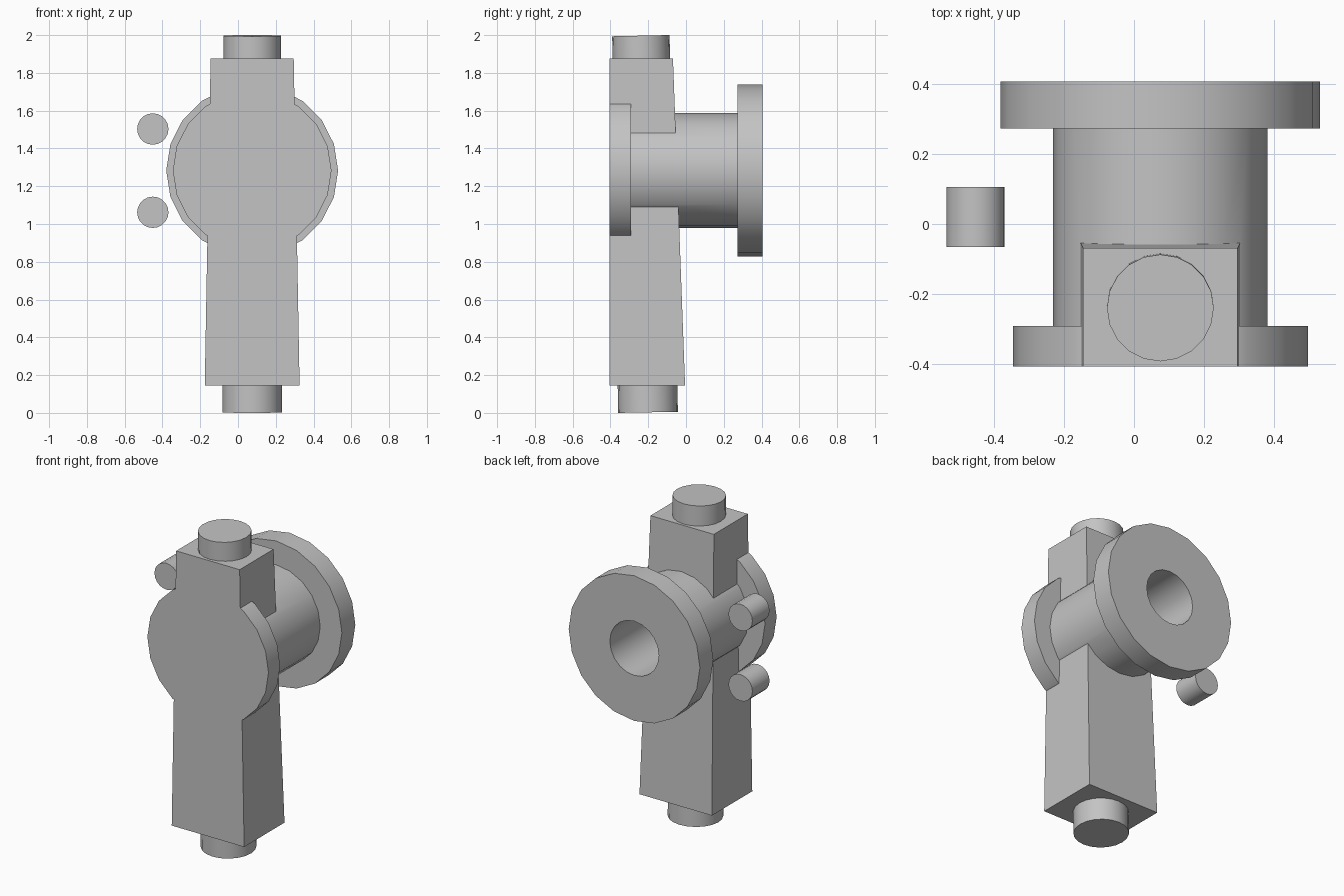
import bpy, bmesh, math
from mathutils import Matrix, Vector

cube = bpy.data.objects.get("Cube")
if cube:
    bpy.data.objects.remove(cube, do_unlink=True)

SIDES = 20
CX, CZ = 0.075, 1.283          # axis of the spool
BOTTOM, TOP = 0.145, 1.875     # ends of the tapered block
FRONT, BACK = -0.405, 0.405

grey = bpy.data.materials.new("plain grey")
grey.use_nodes = True
colour = (0.55, 0.55, 0.55, 1)
grey.diffuse_color = colour
grey.node_tree.nodes["Principled BSDF"].inputs["Base Color"].default_value = colour


def add_object(name, bm):
    bmesh.ops.recalc_face_normals(bm, faces=bm.faces[:])
    mesh = bpy.data.meshes.new(name)
    bm.to_mesh(mesh)
    bm.free()
    obj = bpy.data.objects.new(name, mesh)
    bpy.context.collection.objects.link(obj)
    mesh.materials.append(grey)
    return obj


def smooth(obj):
    bpy.ops.object.select_all(action='DESELECT')
    obj.select_set(True)
    bpy.context.view_layer.objects.active = obj
    bpy.ops.object.shade_smooth_by_angle(angle=math.radians(30))


def cylinder(name, start, end, radius):
    start, end = Vector(start), Vector(end)
    axis = end - start
    turn = axis.to_track_quat('Z', 'Y').to_matrix().to_4x4()
    bm = bmesh.new()
    bmesh.ops.create_cone(bm, cap_ends=True, segments=SIDES, radius1=radius,
                          radius2=radius, depth=axis.length,
                          matrix=Matrix.Translation((start + end) / 2) @ turn)
    obj = add_object(name, bm)
    smooth(obj)
    return obj


# Flanged spool with a blind bore, revolved about the y direction
def spool():
    profile = [(0.42, FRONT), (0.42, -0.29), (0.305, -0.29), (0.305, 0.272),
               (0.455, 0.272), (0.455, BACK), (0.17, BACK), (0.17, -0.29)]
    bm = bmesh.new()
    verts = [bm.verts.new((CX + r, y, CZ)) for r, y in profile]
    edges = [bm.edges.new(pair) for pair in zip(verts, verts[1:])]
    bmesh.ops.spin(bm, geom=verts + edges, cent=(CX, 0, CZ), axis=(0, 1, 0),
                   angle=math.tau, steps=SIDES)
    bmesh.ops.remove_doubles(bm, verts=bm.verts[:], dist=0.0005)
    bmesh.ops.holes_fill(bm, edges=[e for e in bm.edges if e.is_boundary], sides=0)
    return add_object("spool", bm)


# Upright block, narrowing upward with a flush front
def block():
    bm = bmesh.new()
    bmesh.ops.create_cube(bm, size=2)
    for v in bm.verts:
        upper = v.co.z > 0
        half = 0.22 if upper else 0.251
        rear = -0.069 if upper else -0.005
        v.co = (CX + v.co.x * half, rear if v.co.y > 0 else FRONT,
                TOP if upper else BOTTOM)
    return add_object("body", bm)


# Join block and spool into one flush body
body, tube = block(), spool()
join = body.modifiers.new("join", 'BOOLEAN')
join.operation = 'UNION'
join.solver = 'EXACT'
join.object = tube
bpy.context.view_layer.objects.active = body
bpy.ops.object.modifier_apply(modifier=join.name)
bpy.data.objects.remove(tube, do_unlink=True)
bm = bmesh.new()
bm.from_mesh(body.data)
bmesh.ops.remove_doubles(bm, verts=bm.verts[:], dist=0.0002)
bmesh.ops.dissolve_limit(bm, angle_limit=0.01, verts=bm.verts[:], edges=bm.edges[:])
bm.to_mesh(body.data)
bm.free()
smooth(body)

# Round stubs at both ends, leaning with the block
cylinder("top_stub", (CX, -0.236, TOP - 0.02), (CX, -0.239, 1.997), 0.152)
cylinder("bottom_stub", (CX, -0.204, BOTTOM + 0.02), (CX, -0.201, 0.003), 0.158)

# Two loose pins beside the spool
for name, z in (("upper_pin", 1.503), ("lower_pin", 1.062)):
    cylinder(name, (-0.451, -0.065, z), (-0.451, 0.105, z), 0.083)
